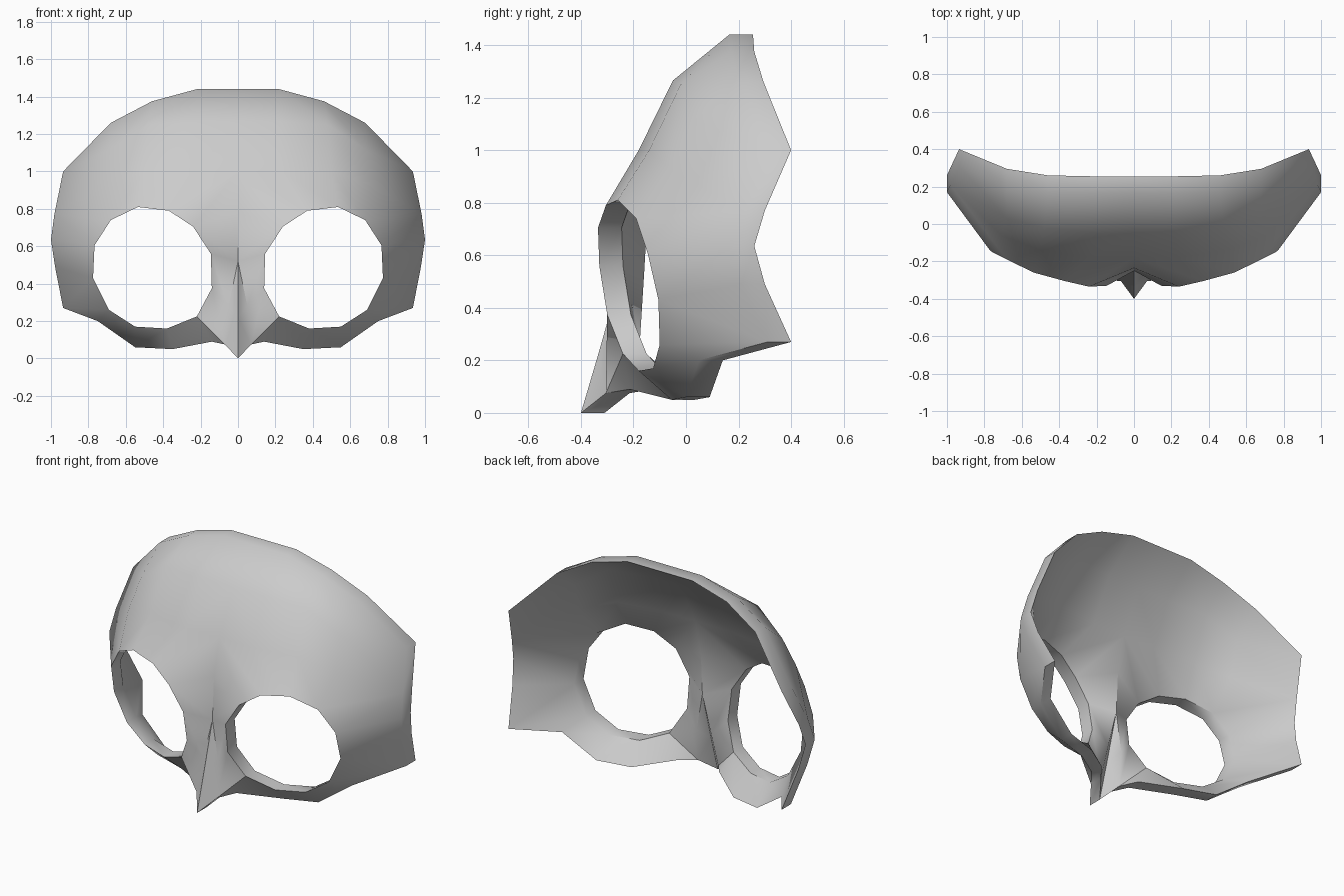
import bpy, bmesh, math

if "Cube" in bpy.data.objects:
    bpy.data.objects.remove(bpy.data.objects["Cube"])

THICK = 0.09

# Eye rim, right half, from the bridge over the brow and round (x, y, z)
E = [(.145, -.33, .56), (.24, -.335, .705), (.37, -.305, .79), (.535, -.26, .81),
     (.68, -.19, .74), (.767, -.145, .605), (.775, -.105, .43), (.69, -.10, .26),
     (.55, -.125, .17), (.38, -.18, .16), (.22, -.24, .225), (.14, -.30, .375)]

# Forehead rows from rim down, centre to temple
temple = (.935, .31, 1.0)
side_hi = (.982, .21, .77)
row_top = [(0, .165, 1.44), (.22, .165, 1.44), (.46, .17, 1.375), (.68, .205, 1.26), temple]
row_mid = [(0, -.05, 1.265), (.22, -.05, 1.265), (.48, -.02, 1.25), (.68, .03, 1.12), temple]
row_low = [(0, -.18, 1.0), (.23, -.18, 1.0), (.5, -.14, 1.0), (.71, -.06, .93), side_hi]

# Bridge, nose ridge and nose flank
bridge_hi, bridge = (0, -.235, .78), (0, -.25, .52)
ridge = [bridge, (0, -.335, .22), (0, -.4, 0)]
flank = [bridge, (.05, -.265, .28), (.07, -.305, .075)]

# Outer edge below the temple
side_mid, side_lo, cheek = (1.0, .17, .635), (.978, .21, .49), (.935, .31, .27)
bottom = [(.75, .05, .20), (.55, .0, .06), (.35, -.055, .05), (.14, -.215, .09)]

# Loop around the eye, paired with rim points (repeats make triangles)
inner = [E[i] for i in (0, 1, 1, 2, 3, 4, 4, 5, 6, 6, 7, 8, 9, 10, 10, 11, 0)]
outer = [bridge, bridge_hi, row_low[0], *row_low[1:4], side_hi, side_mid, side_lo,
         cheek, *bottom, flank[2], flank[1], bridge]

bm = bmesh.new()
cache = {}


def vert(p):
    if p not in cache:
        cache[p] = bm.verts.new(p)
    return cache[p]


def strip(a, b):
    """Faces between two rows of points."""
    for i in range(len(a) - 1):
        pts = list(dict.fromkeys((a[i], a[i + 1], b[i + 1], b[i])))
        if len(pts) > 2:
            bm.faces.new([vert(p) for p in pts])


strip(row_top, row_mid)
strip(row_mid, row_low)
strip(outer, inner)
strip(ridge, flank)

# Mirror the half, then thicken straight back
bmesh.ops.mirror(bm, geom=bm.verts[:] + bm.edges[:] + bm.faces[:], axis='X', merge_dist=1e-4)
bmesh.ops.recalc_face_normals(bm, faces=bm.faces[:])
ret = bmesh.ops.extrude_face_region(bm, geom=bm.faces[:], use_keep_orig=True)
bmesh.ops.translate(bm, vec=(0, THICK, 0),
                    verts=[g for g in ret["geom"] if isinstance(g, bmesh.types.BMVert)])
bmesh.ops.recalc_face_normals(bm, faces=bm.faces[:])

mesh = bpy.data.meshes.new("half_face_mask")
bm.to_mesh(mesh)
bm.free()
mask = bpy.data.objects.new("half_face_mask", mesh)
bpy.context.collection.objects.link(mask)
bpy.context.view_layer.objects.active = mask
mask.select_set(True)
bpy.ops.object.shade_smooth_by_angle(angle=math.radians(40))
